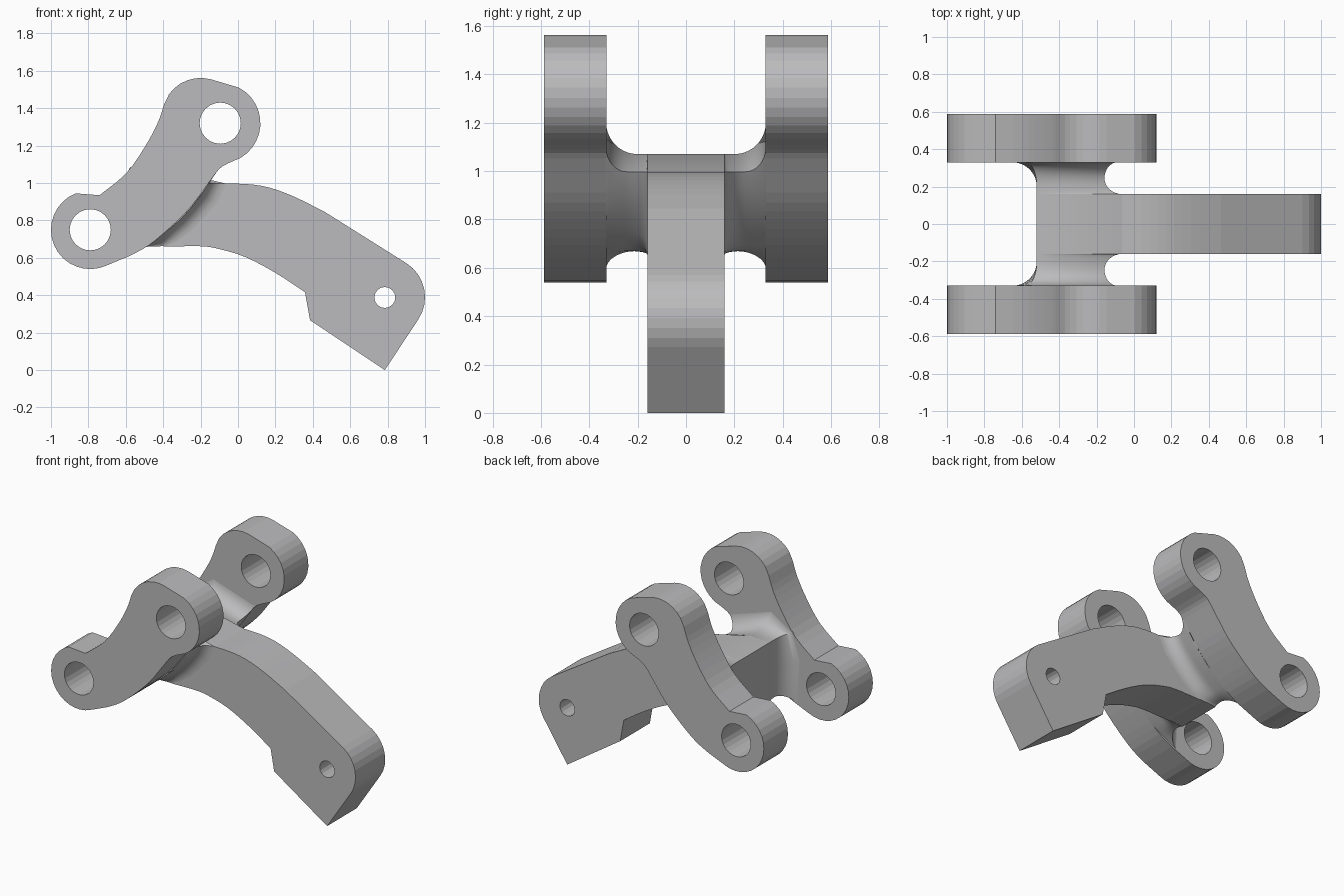
import bpy, bmesh, math
from mathutils import Vector

cube = bpy.data.objects.get("Cube")
if cube:
    bpy.data.objects.remove(cube, do_unlink=True)

metal = bpy.data.materials.new("plain_grey_metal")
metal.use_nodes = True
GREY = (0.5, 0.5, 0.51, 1)
metal.diffuse_color = GREY
metal.node_tree.nodes["Principled BSDF"].inputs["Base Color"].default_value = GREY


def arc(cx, cz, r, start, end, steps):
    """Points on an arc, angles in degrees."""
    angles = [math.radians(start + (end - start) * i / steps) for i in range(steps + 1)]
    return [(cx + r * math.cos(a), cz + r * math.sin(a)) for a in angles]


def smooth(points, steps=3):
    """Open spline running through every point."""
    p = [Vector(q) for q in points]
    p = [2 * p[0] - p[1]] + p + [2 * p[-1] - p[-2]]
    out = []
    for a, b, c, d in zip(p, p[1:], p[2:], p[3:]):
        for i in range(steps):
            t = i / steps
            out.append(0.5 * (2 * b + (c - a) * t + (2 * a - 5 * b + 4 * c - d) * t * t
                              + (3 * b - a - 3 * c + d) * t ** 3))
    return out + [p[-2]]


def plate(name, outline, holes, y, half_depth):
    """Flat profile with holes, extruded along y."""
    curve = bpy.data.curves.new(name, 'CURVE')
    curve.dimensions = '2D'
    curve.fill_mode = 'BOTH'
    curve.extrude = half_depth
    for loop in [outline] + holes:
        spline = curve.splines.new('POLY')
        spline.points.add(len(loop) - 1)
        for point, (x, z) in zip(spline.points, loop):
            point.co = (x, z, 0, 1)
        spline.use_cyclic_u = True
    temp = bpy.data.objects.new(name + "_curve", curve)
    bpy.context.collection.objects.link(temp)
    bpy.context.view_layer.update()
    mesh = bpy.data.meshes.new_from_object(temp.evaluated_get(bpy.context.evaluated_depsgraph_get()))
    bpy.data.objects.remove(temp, do_unlink=True)
    bm = bmesh.new()
    bm.from_mesh(mesh)
    bmesh.ops.remove_doubles(bm, verts=bm.verts, dist=0.0005)
    for v in bm.verts:
        v.co = (v.co.x, y - v.co.z, v.co.y)
    bmesh.ops.recalc_face_normals(bm, faces=bm.faces)
    for f in bm.faces:
        f.smooth = False
    bm.to_mesh(mesh)
    bm.free()
    mesh.materials.clear()
    mesh.materials.append(metal)
    obj = bpy.data.objects.new(name, mesh)
    bpy.context.collection.objects.link(obj)
    return obj


# Pair of side links
link = arc(-0.79, 0.75, 0.21, -65, -248, 16)
link += smooth([(-0.74, 0.935), (-0.6, 1.05), (-0.5, 1.19), (-0.43, 1.32), (-0.395, 1.42)])
link += arc(-0.2, 1.355, 0.207, 145, 75, 6)
link += arc(-0.095, 1.32, 0.215, 62, -60, 11)
link += smooth([(-0.05, 1.107), (-0.1, 1.075), (-0.165, 0.99), (-0.255, 0.87),
                (-0.365, 0.76), (-0.48, 0.665), (-0.58, 0.61)])
link_holes = [arc(-0.79, 0.75, 0.11, 0, 345, 23), arc(-0.095, 1.32, 0.11, 0, 345, 23)]
for side, name in ((1, "back_link"), (-1, "front_link")):
    plate(name, link, link_holes, side * 0.458, 0.13)

# Central curved arm
arm = smooth([(-0.15, 0.998), (0.04, 0.995), (0.17, 0.975), (0.305, 0.925), (0.465, 0.845)])
arm += arc(0.785, 0.39, 0.215, 57, -33, 8)
arm += [(0.785, 0), (0.385, 0.267)]
arm += smooth([(0.358, 0.417), (0.2, 0.52), (0.04, 0.604), (-0.1, 0.647),
               (-0.2, 0.662), (-0.39, 0.66)])
arm += [(-0.46, 0.68), (-0.4, 0.95)]
plate("arm", arm, [arc(0.785, 0.388, 0.056, 0, 337.5, 15)], 0, 0.16)

# Bridge between the links: each entry is base point, shift at arm, shift at link
BACK = [((-0.48, 0.67), (0, -0.01), (-0.03, -0.01)),
        ((-0.52, 0.67), (0, -0.015), (-0.11, -0.075)),
        ((-0.52, 0.85), (0, 0), (-0.13, 0.06)),
        ((-0.52, 1.06), (0, 0), (-0.06, 0.02)),
        ((-0.38, 1.07), (0, 0), (-0.04, 0.13))]
FRONT = [((-0.158, 0.997), (0.095, 0), (0.07, 0.1)),
         ((-0.2, 0.93), (0.09, -0.035), (0.01, 0.02)),
         ((-0.255, 0.865), (0.07, -0.055), (0, 0)),
         ((-0.31, 0.805), (0.06, -0.06), (0, 0)),
         ((-0.375, 0.75), (0.05, -0.06), (0, 0)),
         ((-0.44, 0.695), (0.055, -0.032), (0, 0))]


def fillet(distance, radius):
    t = min(max(distance / radius, 0), 1)
    return 1 - math.sqrt(1 - t * t)


def section(y):
    d = abs(y)
    at_arm = fillet(0.245 - d, 0.085)
    ring = []
    for points, start in ((BACK, 0.2), (FRONT, 0.245)):
        at_link = fillet(d - start, 0.33 - start)
        for base, a, b in points:
            x, z = (base[i] + a[i] * at_arm + b[i] * at_link for i in (0, 1))
            ring.append((x, y, z))
    return ring


half = [0.16 + 0.085 * (1 - math.cos(math.pi * i / 16)) for i in range(9)]
half += [0.245 + 0.085 * math.sin(math.pi * i / 16) for i in range(1, 9)]
stations = [-y for y in reversed(half)] + half
bm = bmesh.new()
rings = [[bm.verts.new(p) for p in section(y)] for y in stations]
for r, s in zip(rings, rings[1:]):
    for i in range(len(r)):
        j = (i + 1) % len(r)
        bm.faces.new((r[i], r[j], s[j], s[i]))
bmesh.ops.recalc_face_normals(bm, faces=bm.faces)
mesh = bpy.data.meshes.new("bridge")
bm.to_mesh(mesh)
bm.free()
mesh.materials.append(metal)
bridge = bpy.data.objects.new("bridge", mesh)
bpy.context.collection.objects.link(bridge)
bpy.context.view_layer.objects.active = bridge
bridge.select_set(True)
bpy.ops.object.shade_smooth_by_angle(angle=math.radians(35))
